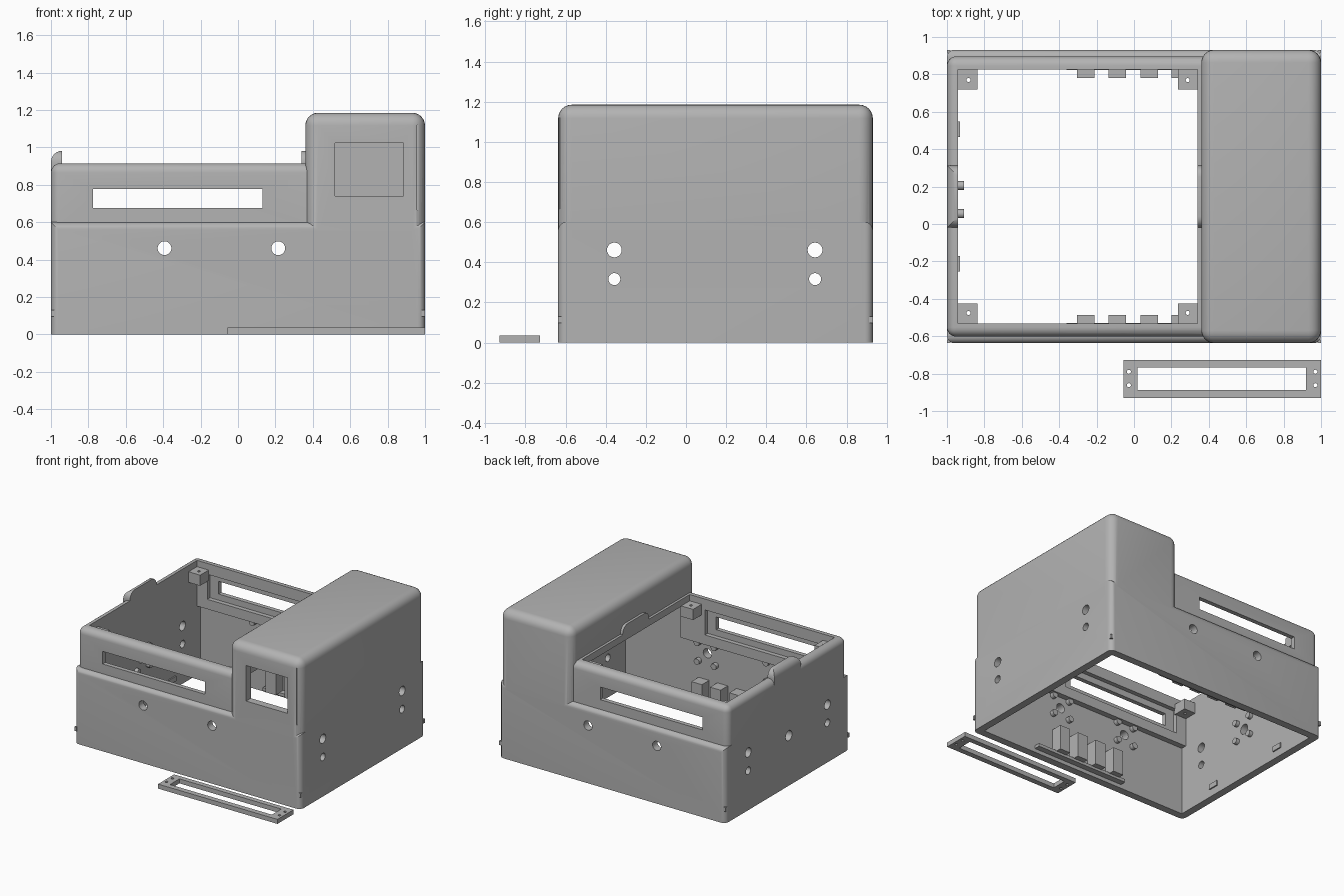
import bpy, bmesh, math
from mathutils import Vector

if "Cube" in bpy.data.objects:
    bpy.data.objects.remove(bpy.data.objects["Cube"])

grey = bpy.data.materials.new("plain grey")
grey.diffuse_color = (0.45, 0.45, 0.45, 1)
grey.use_nodes = True
grey.node_tree.nodes["Principled BSDF"].inputs["Base Color"].default_value = grey.diffuse_color


def finish(name, bm):
    me = bpy.data.meshes.new(name)
    bm.to_mesh(me)
    bm.free()
    me.materials.append(grey)
    ob = bpy.data.objects.new(name, me)
    bpy.context.collection.objects.link(ob)
    return ob


def box(name, x, y, z, r=0.0, rule=None):
    """Box from ranges; edges chosen by rule(direction, middle) get rounded."""
    bm = bmesh.new()
    bmesh.ops.create_cube(bm, size=1)
    for v in bm.verts:
        v.co = Vector([a[0] + (c + 0.5) * (a[1] - a[0]) for a, c in zip((x, y, z), v.co)])
    if r:
        es = []
        for e in bm.edges:
            d = (e.verts[0].co - e.verts[1].co).normalized()
            if rule(d, (e.verts[0].co + e.verts[1].co) / 2):
                es.append(e)
        bmesh.ops.bevel(bm, geom=es, offset=r, segments=6, profile=0.5, affect='EDGES')
    return finish(name, bm)


def rod(name, c, r, h, axis, n=20):
    bm = bmesh.new()
    bmesh.ops.create_cone(bm, cap_ends=True, segments=n, radius1=r, radius2=r, depth=h)
    q = Vector((0, 0, 1)).rotation_difference(Vector(axis))
    for v in bm.verts:
        v.co = q @ v.co + Vector(c)
    return finish(name, bm)


def boolean(ob, others, op):
    for o in others:
        m = ob.modifiers.new("cut", 'BOOLEAN')
        m.object, m.operation, m.solver = o, op, 'EXACT'
    bpy.context.view_layer.update()
    me = bpy.data.meshes.new_from_object(ob.evaluated_get(bpy.context.evaluated_depsgraph_get()))
    ob.modifiers.clear()
    ob.data = me
    for o in others:
        bpy.data.objects.remove(o)


X, Y, Z = (1, 0, 0), (0, 1, 0), (0, 0, 1)
YM = 0.147                       # middle of the case in y
FRONT, BACK = -0.637, 0.931


def both(y0, y1):
    """A y range and its mirror image about the middle of the case."""
    return [(y0, y1), (2 * YM - y1, 2 * YM - y0)]


# Outer shell: base, raised bay and tower
case = box("case", (-1, 1), (FRONT, BACK), (0, 0.6), 0.04,
           lambda d, m: abs(d.z) > .9 or (abs(d.x) > .9 and m.z > .5))
bay = box("bay", (-1, 0.45), (-0.602, 0.896), (0.3, 0.915), 0.05,
          lambda d, m: (abs(d.z) > .9 and m.x < 0) or (m.z > .9 and m.x < .4))
tower = box("tower", (0.36, 1), (FRONT, BACK), (0.555, 1.185), 0.068,
            lambda d, m: (abs(d.z) > .9) or m.z > 1)
# Raised round lip on the left wall and beside the tower
lip_rule = lambda d, m: abs(d.x) > .9 and m.z > .9
lip = box("lip", (-1, -0.9), (-0.02, 0.313), (0.6, 0.982), 0.06,
          lambda d, m: m.z > .9 and (abs(d.x) > .9 or m.x < -.95))
lip2 = box("lip2", (0.3, 0.4), (-0.02, 0.313), (0.6, 0.982), 0.06, lip_rule)
boolean(case, [bay, tower, lip, lip2], 'UNION')

# Hollow interior, open at the bottom and over the bay
cuts = [box("c", (-0.94, 0.94), (-0.577, 0.871), (-0.2, 0.55)),
        box("c", (0.42, 0.94), (-0.577, 0.871), (0.3, 1.125)),
        box("c", (-0.94, 0.34), (-0.532, 0.826), (0.3, 1.5)),
        box("c", (0.2, 0.6), (-0.532, 0.826), (0.3, 0.86))]
# Slots with inner recesses, front and back
for y in both(-0.8, -0.5):
    cuts.append(box("c", (-0.775, 0.13), y, (0.677, 0.778)))
for y in both(-0.567, -0.5):
    cuts.append(box("c", (-0.85, 0.205), y, (0.628, 0.828)))
# Tower display window and thin groove
cuts.append(box("c", (0.518, 0.884), (-0.8, -0.5), (0.74, 1.024)))
cuts.append(box("c", (0.958, 0.964), (-0.8, -0.622), (0.665, 1.12)))
# Round ports through the walls
for y in (FRONT, BACK):
    for x in (-0.393, 0.215):
        cuts.append(rod("c", (x, y, 0.461), 0.037, 0.3, Y))
for x in (-1, 1):
    for y in (-0.357, 0.643):
        cuts.append(rod("c", (x, y, 0.461), 0.037, 0.3, X))
        cuts.append(rod("c", (x, y, 0.316), 0.03, 0.3, X))
cuts.append(rod("c", (-1, 0.13, 0.4), 0.04, 0.3, X))
boolean(case, cuts, 'DIFFERENCE')

# Corner brackets with screw holes
for x0, x1 in ((-0.95, -0.838), (0.235, 0.345)):
    for y in both(-0.54, -0.425):
        b = box("corner_bracket", (x0, x1), y, (0.78, 0.865))
        hx = -0.885 if x0 < 0 else 0.287
        boolean(b, [rod("c", (hx, sum(y) / 2 + (.007 if y[0] < 0 else -.007), 0.82), 0.011, 0.3, Z, 12)],
                'DIFFERENCE')

# Support blocks and shelf along front and back walls
for x in (-0.305, -0.135, 0.035, 0.2):
    for y in both(-0.58, -0.486):
        box("support_block", (x, x + 0.093), y, (0.05, 0.25))
for y in both(-0.58, -0.53):
    box("support_shelf", (-0.36, 0.46), y, (0.03, 0.055))

# Mounting bosses around the ports
for x in (-0.393, 0.215):
    for dx in (-0.075, 0.075):
        for dz in (-0.075, 0.075):
            for y in (-0.565, 0.859):
                rod("boss", (x + dx, y, 0.461 + dz), 0.024, 0.04, Y, 16)
for dy in (-0.075, 0.075):
    for dz in (-0.075, 0.075):
        rod("boss", (-0.93, 0.13 + dy, 0.4 + dz), 0.024, 0.04, X, 16)

# Small inner catches and outer corner pegs
for y in both(-0.255, -0.17):
    for x in ((-0.945, -0.93), (0.93, 0.945)):
        box("catch", x, y, (0.06, 0.1))
for x in ((-1, -0.98), (0.98, 1)):
    for y in both(FRONT, FRONT + 0.02):
        box("corner_peg", x, y, (0.097, 0.13))

# Loose slot bezel lying in front
bezel = box("slot_bezel", (-0.055, 1), (-0.93, -0.728), (0, 0.036))
holes = [box("c", (0.02, 0.92), (-0.887, -0.768), (-0.1, 0.1))]
for x in (-0.027, 0.97):
    for y in (-0.862, -0.79):
        holes.append(rod("c", (x, y, 0), 0.011, 0.2, Z, 12))
boolean(bezel, holes, 'DIFFERENCE')

# Smooth rounded edges, keep corners sharp
bpy.ops.object.select_all(action='SELECT')
bpy.context.view_layer.objects.active = case
bpy.ops.object.shade_smooth_by_angle(angle=math.radians(30))
